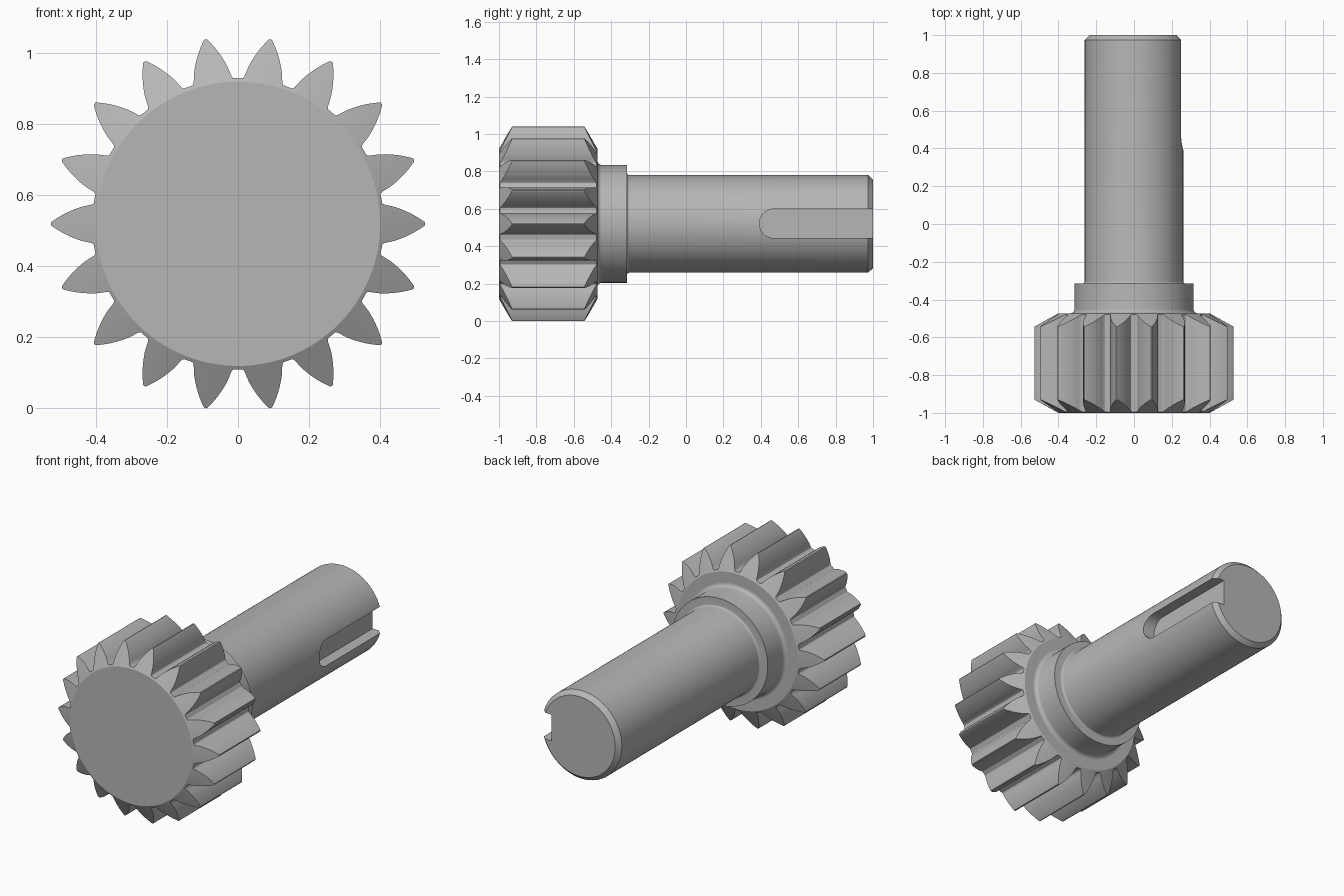
import bpy, bmesh
from math import sin, cos, pi, radians

if "Cube" in bpy.data.objects:
    bpy.data.objects.remove(bpy.data.objects["Cube"])

CZ = 0.5195      # height of the common axis
TEETH = 18

# Darker grey steel
steel = bpy.data.materials.new("steel")
steel.diffuse_color = (0.47, 0.47, 0.47, 1)
steel.use_nodes = True
steel.node_tree.nodes["Principled BSDF"].inputs["Base Color"].default_value = steel.diffuse_color


def make_object(name, bm):
    bmesh.ops.recalc_face_normals(bm, faces=bm.faces)
    mesh = bpy.data.meshes.new(name)
    bm.to_mesh(mesh)
    bm.free()
    mesh.materials.append(steel)
    ob = bpy.data.objects.new(name, mesh)
    bpy.context.collection.objects.link(ob)
    return ob


def select(ob):
    bpy.ops.object.select_all(action='DESELECT')
    ob.select_set(True)
    bpy.context.view_layer.objects.active = ob


def smooth(ob, deg):
    select(ob)
    bpy.ops.object.shade_smooth_by_angle(angle=radians(deg))


def bridge(bm, a, b):
    n = len(a)
    for i in range(n):
        j = (i + 1) % n
        bm.faces.new((a[i], a[j], b[j], b[i]))


def fillet(r, y, rad, steps=6):
    # concave quarter round from a face at y down onto a cylinder of radius r
    return [(r + rad - rad * sin(t), y + rad - rad * cos(t))
            for t in (pi / 2 * i / steps for i in range(steps + 1))]


# Pinion: tooth outline with conical chamfers on both ends
Y0, Y1, R_FACE, R_TIP, CHAMFER = -1.0, -0.473, 0.40, 0.527, 0.07
half = [(0.41, 9.2), (0.41, 8.4), (0.4115, 7.9), (0.416, 7.45), (0.43, 6.8),
        (0.445, 6.1), (0.46, 5.2), (0.475, 4.25), (0.49, 3.25), (0.505, 2.15),
        (0.518, 1.15), (0.525, 0.6), (0.527, 0.3)]
tooth = [(r, -a) for r, a in half] + [(r, a) for r, a in reversed(half)]
outline = [(r, radians(a + 360 / TEETH * k)) for k in range(TEETH) for r, a in tooth]


def setback(r):
    return CHAMFER * (r - R_FACE) / (R_TIP - R_FACE)


bm = bmesh.new()
rings = []
for y, s in ((Y0, 1), (Y1, -1)):
    disc = [bm.verts.new((R_FACE * cos(a), y, CZ + R_FACE * sin(a))) for r, a in outline]
    edge = [bm.verts.new((r * cos(a), y + s * setback(r), CZ + r * sin(a))) for r, a in outline]
    bm.faces.new(disc)
    bridge(bm, disc, edge)
    rings.append(edge)
bridge(bm, *rings)
gear = make_object("pinion_gear", bm)
smooth(gear, 20)

# Shaft with collar, turned from one profile
profile = [(0.337, -0.52)] + fillet(0.315, -0.473, 0.022)
profile += [(0.315, -0.315), (0.273, -0.315)] + fillet(0.261, -0.315, 0.012)[1:]
profile += [(0.261, 0.974), (0.236, 1.0)]
SEG = 96
bm = bmesh.new()
loops = [[bm.verts.new((r * cos(2 * pi * i / SEG), y, CZ + r * sin(2 * pi * i / SEG)))
          for i in range(SEG)] for r, y in profile]
for a, b in zip(loops, loops[1:]):
    bridge(bm, a, b)
bm.faces.new(loops[0])
bm.faces.new(loops[-1])
shaft = make_object("shaft", bm)

# Keyway cutter: round-ended slot open at the shaft end
W, FLOOR = 0.078, 0.183
slot = [(1.1, W)] + [(0.47 - W * sin(pi * i / 24), W * cos(pi * i / 24))
                     for i in range(25)] + [(1.1, -W)]
bm = bmesh.new()
low, high = [[bm.verts.new((x, y, CZ + 0.002 + z)) for y, z in slot] for x in (FLOOR, 0.4)]
bridge(bm, low, high)
bm.faces.new(low)
bm.faces.new(high)
cutter = make_object("keyway_cutter", bm)
cutter.hide_render = True

mod = shaft.modifiers.new("keyway", 'BOOLEAN')
mod.operation = 'DIFFERENCE'
mod.solver = 'EXACT'
mod.object = cutter
select(shaft)
bpy.ops.object.modifier_apply(modifier=mod.name)
bpy.data.objects.remove(cutter)
smooth(shaft, 25)
